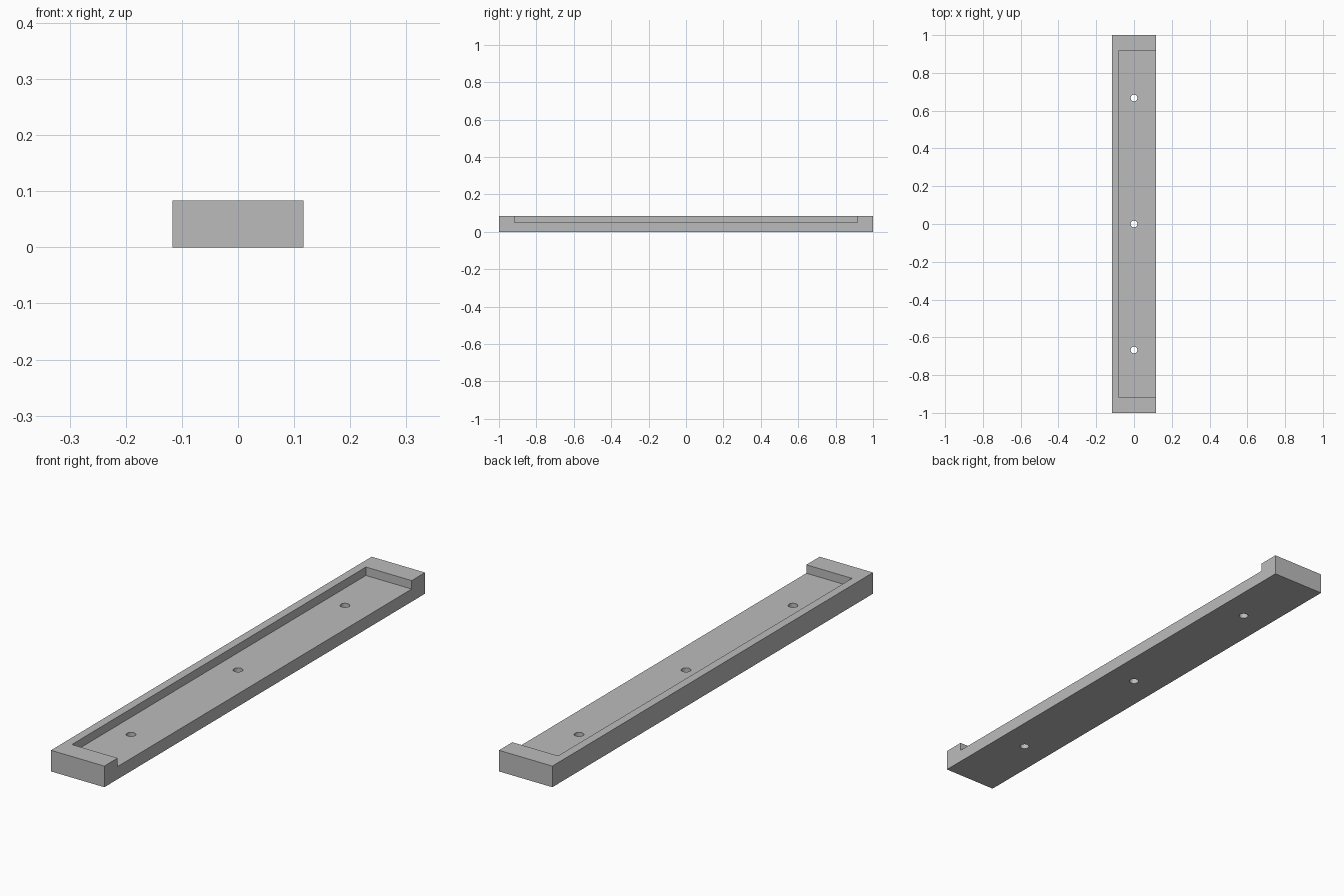
import bpy

cube = bpy.data.objects.get("Cube")
if cube:
    bpy.data.objects.remove(cube, do_unlink=True)

WIDTH, LENGTH, HEIGHT = 0.2333, 2.0, 0.0833
FLOOR = 0.05          # height of the recessed floor
SIDE_WALL = 0.0333
END_WALL = 0.0833
HOLE_RADIUS = 0.0175
HOLE_SPACING = 0.667

grey = bpy.data.materials.new("plain grey")
grey.use_nodes = True
colour = (0.5, 0.5, 0.5, 1)
grey.diffuse_color = colour
grey.node_tree.nodes["Principled BSDF"].inputs["Base Color"].default_value = colour


def box(name, low, high):
    """Axis-aligned box between two corners."""
    centre = [(a + b) / 2 for a, b in zip(low, high)]
    bpy.ops.mesh.primitive_cube_add(size=1, location=centre)
    obj = bpy.context.object
    obj.name = name
    obj.scale = [b - a for a, b in zip(low, high)]
    bpy.ops.object.transform_apply(location=True, rotation=False, scale=True)
    obj.data.materials.append(grey)
    return obj


def cut(target, cutter):
    """Subtract the cutter and remove it."""
    mod = target.modifiers.new("cut", "BOOLEAN")
    mod.operation = "DIFFERENCE"
    mod.solver = "EXACT"
    mod.object = cutter
    bpy.ops.object.select_all(action="DESELECT")
    bpy.context.view_layer.objects.active = target
    target.select_set(True)
    bpy.ops.object.modifier_apply(modifier=mod.name)
    bpy.data.objects.remove(cutter, do_unlink=True)


# Solid bar
x, y = WIDTH / 2, LENGTH / 2
tray = box("mounting_tray", (-x, -y, 0), (x, y, HEIGHT))

# Recess, open along the left side
cut(tray, box("recess_cutter", (-x + SIDE_WALL, -y + END_WALL, FLOOR),
              (x + 0.1, y - END_WALL, HEIGHT + 0.1)))

# Three screw holes through the floor
for i in (-1, 0, 1):
    bpy.ops.mesh.primitive_cylinder_add(vertices=32, radius=HOLE_RADIUS, depth=0.4,
                                        location=(0, i * HOLE_SPACING, 0))
    hole = bpy.context.object
    hole.data.materials.append(grey)
    cut(tray, hole)

bpy.ops.object.shade_smooth_by_angle()
